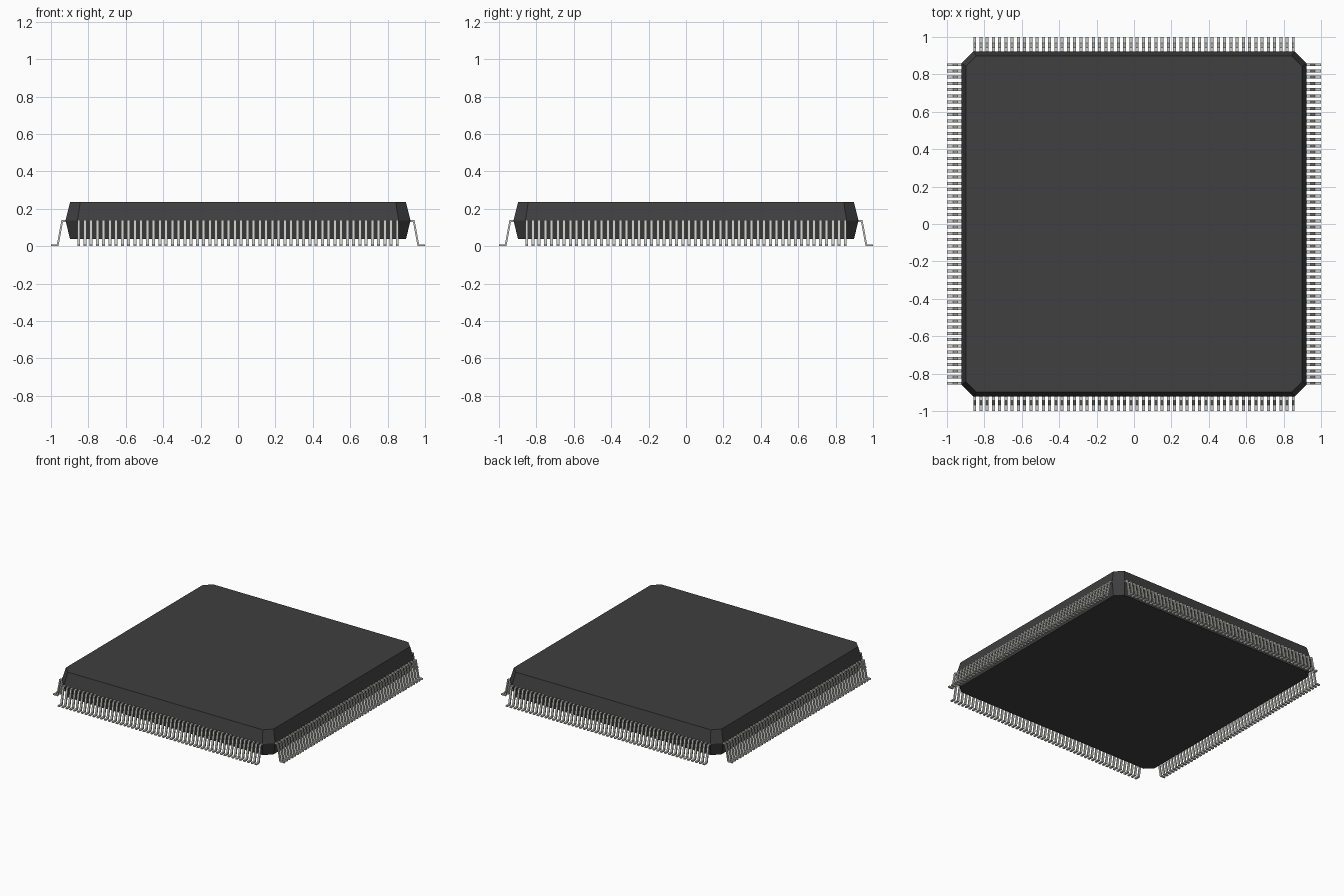
import bpy
import bmesh
from math import pi
from mathutils import Matrix

cube = bpy.data.objects.get("Cube")
if cube:
    bpy.data.objects.remove(cube, do_unlink=True)


def material(name, rgb):
    mat = bpy.data.materials.new(name)
    mat.use_nodes = True
    mat.diffuse_color = (*rgb, 1)
    mat.node_tree.nodes["Principled BSDF"].inputs["Base Color"].default_value = (*rgb, 1)
    return mat


def add_object(name, bm, mat):
    bmesh.ops.recalc_face_normals(bm, faces=bm.faces)
    mesh = bpy.data.meshes.new(name)
    bm.to_mesh(mesh)
    bm.free()
    mesh.materials.append(mat)
    obj = bpy.data.objects.new(name, mesh)
    bpy.context.collection.objects.link(obj)
    return obj


plastic = material("dark grey plastic", (0.05, 0.05, 0.05))
metal = material("pale grey metal", (0.6, 0.6, 0.58))

# Package body: octagonal rings lofted from bottom to top
HALF, SEAM = 0.922, 0.137


def octagon(bm, half, cut, z):
    a = half - cut
    points = [(half, -a), (half, a), (a, half), (-a, half),
              (-half, a), (-half, -a), (-a, -half), (a, -half)]
    return [bm.verts.new((x, y, z)) for x, y in points]


bm = bmesh.new()
rings = [octagon(bm, 0.898, 0.055, 0.037),
         octagon(bm, HALF, 0.063, SEAM),
         octagon(bm, 0.898, 0.055, 0.235)]
for low, high in zip(rings, rings[1:]):
    for i in range(8):
        j = (i + 1) % 8
        bm.faces.new((low[i], low[j], high[j], high[i]))
bm.faces.new(rings[0])
bm.faces.new(rings[-1])
add_object("package_body", bm, plastic)

# Gull-wing pins: one bent strip, repeated in a row on each side
PINS, PITCH, WIDTH = 52, 0.0334, 0.0155
profile = [(0.905, 0.139), (0.944, 0.139), (0.968, 0.010), (1.0, 0.010),
           (1.0, 0.0), (0.960, 0.0), (0.936, 0.129), (0.905, 0.129)]


def pin_row(name, angle):
    bm = bmesh.new()
    start = -(PINS - 1) * PITCH / 2 - WIDTH / 2
    face = bm.faces.new([bm.verts.new((x, start, z)) for x, z in profile])
    side = bmesh.ops.extrude_face_region(bm, geom=[face])["geom"]
    verts = [v for v in side if isinstance(v, bmesh.types.BMVert)]
    bmesh.ops.translate(bm, verts=verts, vec=(0, WIDTH, 0))
    if not face.is_valid or len(bm.faces) < len(profile) + 2:
        bm.faces.new([v for v in bm.verts if v not in verts])
    row = add_object(name, bm, metal)
    array = row.modifiers.new("pin_repeat", "ARRAY")
    array.count = PINS
    array.use_relative_offset = False
    array.use_constant_offset = True
    array.constant_offset_displace = (0, PITCH, 0)
    row.matrix_world = Matrix.Rotation(angle, 4, "Z")


for i, name in enumerate(("left_pins", "back_pins", "right_pins", "front_pins")):
    pin_row(name, i * pi / 2)
